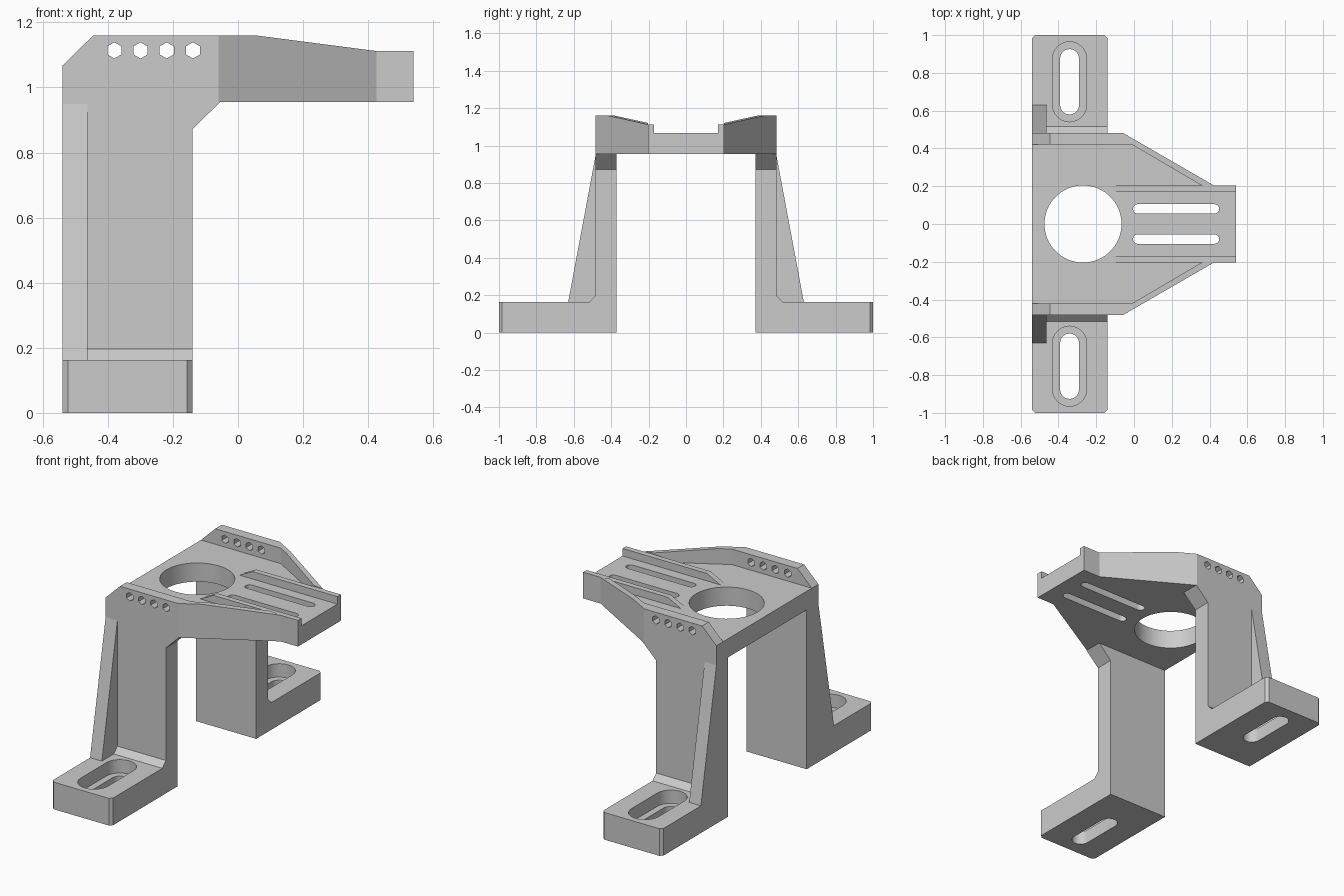
import bpy, bmesh, math

if "Cube" in bpy.data.objects:
    bpy.data.objects.remove(bpy.data.objects["Cube"])

COLOUR = (0.6, 0.6, 0.6, 1)
grey = bpy.data.materials.new("plain grey")
grey.use_nodes = True
grey.diffuse_color = COLOUR
grey.node_tree.nodes["Principled BSDF"].inputs["Base Color"].default_value = COLOUR

PLACE = {"x": lambda a, b, t: (t, a, b),
         "y": lambda a, b, t: (a, t, b),
         "z": lambda a, b, t: (a, b, t)}


def prism(name, points, axis, lo, hi, bevel=None):
    """Extrude a flat outline along an axis; bevel = (edge test, width)."""
    bm = bmesh.new()
    verts = [bm.verts.new(PLACE[axis](a, b, lo)) for a, b in points]
    face = bm.faces.new(verts)
    top = bmesh.ops.extrude_face_region(bm, geom=[face])["geom"]
    for v in top:
        if isinstance(v, bmesh.types.BMVert):
            v.co["xyz".index(axis)] = hi
    bmesh.ops.recalc_face_normals(bm, faces=bm.faces)
    if bevel:
        edges = [e for e in bm.edges if bevel[0](e)]
        bmesh.ops.bevel(bm, geom=edges, offset=bevel[1], segments=1, affect="EDGES")
    mesh = bpy.data.meshes.new(name)
    bm.to_mesh(mesh)
    bm.free()
    obj = bpy.data.objects.new(name, mesh)
    bpy.context.collection.objects.link(obj)
    mesh.materials.append(grey)
    return obj


def arc(cx, cy, r, n, start=0.0, sweep=2 * math.pi, closed=False):
    steps = n - 1 if closed else n
    return [(cx + r * math.cos(start + sweep * i / steps),
             cy + r * math.sin(start + sweep * i / steps)) for i in range(n)]


def slot(cx, cy, half, r, along_y=False):
    """Outline with round ends; half is the total half length."""
    d = half - r
    pts = (arc(d, 0, r, 13, -math.pi / 2, math.pi, True)
           + arc(-d, 0, r, 13, math.pi / 2, math.pi, True))
    return [(cx - y, cy + x) if along_y else (cx + x, cy + y) for x, y in pts]


def carve(obj, cutters, operation="DIFFERENCE"):
    for c in cutters:
        m = obj.modifiers.new(operation.title(), "BOOLEAN")
        m.operation, m.solver, m.object = operation, "EXACT", c
    bpy.context.view_layer.update()
    graph = bpy.context.evaluated_depsgraph_get()
    obj.data = bpy.data.meshes.new_from_object(obj.evaluated_get(graph))
    obj.modifiers.clear()
    for c in cutters:
        bpy.data.objects.remove(c)


def smooth(obj):
    bpy.ops.object.select_all(action="DESELECT")
    obj.select_set(True)
    bpy.context.view_layer.objects.active = obj
    bpy.ops.object.shade_smooth_by_angle(angle=math.radians(24))


BACK, LEG_FRONT, TIP = -0.54, -0.14, 0.54
UNDER, DECK = 0.955, 1.067

# Deck plate with round opening and two long slots
half = [(TIP, 0.203), (0.425, 0.203), (-0.06, 0.483), (BACK, 0.483)]
plate = prism("deck_plate", half + [(x, -y) for x, y in reversed(half)], "z", UNDER, DECK)
cuts = [prism("opening_cutter", arc(-0.27, 0, 0.204, 64), "z", 0.8, 1.3)]
for y in (-0.08, 0.08):
    cuts.append(prism("deck_slot_cutter", slot(0.223, y, 0.228, 0.025), "z", 0.8, 1.3))
carve(plate, cuts)
smooth(plate)

for side, s in (("left", 1), ("right", -1)):
    def plan(points):
        """Mirror an x, y outline to this side."""
        return [(x, s * y) for x, y in points]

    def section(points):
        """Mirror a y, z outline to this side."""
        return [(s * y, z) for y, z in points]

    # Outer rail: plan outline trimmed to its side profile, with hex holes
    rail = prism(side + "_outer_rail", plan(
        [(BACK, 0.483), (-0.06, 0.483), (0.425, 0.203), (0.36, 0.203),
         (-0.01, 0.42), (BACK, 0.42)]), "z", DECK, 1.3)
    profile = prism("rail_profile", [
        (BACK, 1), (BACK, DECK), (-0.445, 1.16), (0.055, 1.16), (0.425, 1.112),
        (0.6, 1.112), (0.6, 1)], "y", -0.9, 0.9)
    carve(rail, [profile], "INTERSECT")
    carve(rail, [prism("hex_cutter", arc(-0.38 + 0.0805 * i, 1.114, 0.025, 6, math.pi / 6),
                       "y", -0.9, 0.9) for i in range(4)])

    # Inner guide rail with ramped start
    prism(side + "_guide_rail", [(-0.11, DECK), (TIP, DECK), (TIP, 1.112), (-0.02, 1.112)],
          "y", s * 0.17, s * 0.203)

    # Leg and foot in one profile, with clipped toe corners
    leg = prism(side + "_leg", section(
        [(0.372, 0), (1, 0), (1, 0.163), (0.517, 0.163), (0.483, 0.197),
         (0.483, UNDER), (0.372, UNDER)]), "x", BACK, LEG_FRONT,
        (lambda e: all(abs(v.co.y) > 0.99 for v in e.verts)
         and abs(e.verts[0].co.z - e.verts[1].co.z) > 0.1, 0.017))
    carve(leg, [
        prism("bolt_slot_cutter", slot(-0.341, s * 0.753, 0.173, 0.05, True), "z", -0.1, 0.3),
        prism("recess_cutter", slot(-0.341, s * 0.753, 0.212, 0.09, True), "z", 0.083, 0.3)])
    smooth(leg)

    # Tapered rib on the outer back edge of the leg
    prism(side + "_rib", section([(0.483, 0.163), (0.63, 0.163), (0.483, 0.95)]),
          "x", BACK, -0.462)

    # Corner brace between leg and deck
    prism(side + "_brace", [(LEG_FRONT, 0.872), (-0.055, UNDER), (LEG_FRONT, UNDER)],
          "y", s * 0.372, s * 0.483)
